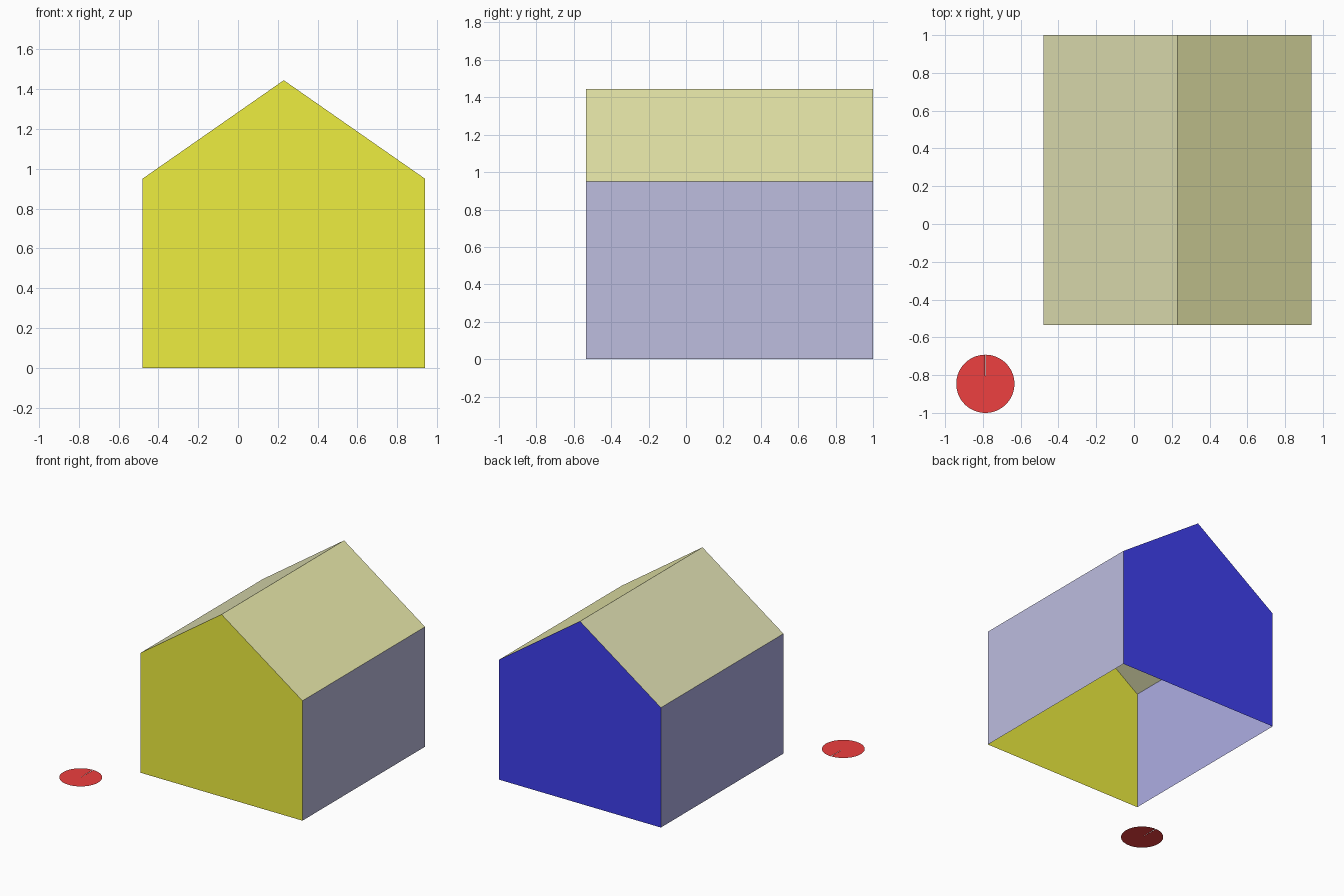
import bpy
from math import sin, cos, tau

if "Cube" in bpy.data.objects:
    bpy.data.objects.remove(bpy.data.objects["Cube"])

X0, XM, X1 = -0.48, 0.23, 0.94      # left eave, ridge, right eave
Y0, Y1 = -0.535, 1.0                # front, back
EAVE, RIDGE = 0.95, 1.445


def sheet(name, points, color, faces=None):
    """Flat coloured panel from its outline points."""
    mesh = bpy.data.meshes.new(name)
    mesh.from_pydata(points, [], faces or [range(len(points))])
    mat = bpy.data.materials.new(name + "_paint")
    mat.diffuse_color = (*color, 1)
    mat.use_nodes = True
    mat.node_tree.nodes["Principled BSDF"].inputs["Base Color"].default_value = mat.diffuse_color
    mesh.materials.append(mat)
    obj = bpy.data.objects.new(name, mesh)
    bpy.context.collection.objects.link(obj)
    return obj


def strip(name, a, b, color):
    """Panel running front to back between two (x, z) profile points."""
    return sheet(name, [(a[0], Y0, a[1]), (a[0], Y1, a[1]),
                        (b[0], Y1, b[1]), (b[0], Y0, b[1])], color)


# House profile, counter-clockwise seen from the front
profile = [(X0, 0), (X1, 0), (X1, EAVE), (XM, RIDGE), (X0, EAVE)]

# Gable walls
sheet("front_wall", [(x, Y0, z) for x, z in profile], (0.85, 0.85, 0.05))
sheet("back_wall", [(x, Y1, z) for x, z in reversed(profile)], (0.05, 0.05, 0.85))

# Side walls and roof slopes; the bottom stays open
sides = [("right_wall", (0.51, 0.51, 0.74)), ("right_roof", (0.82, 0.82, 0.41)),
         ("left_roof", (0.75, 0.75, 0.45)), ("left_wall", (0.42, 0.42, 0.77))]
for i, (name, color) in enumerate(sides, 1):
    strip(name, profile[i], profile[(i + 1) % 5], color)

# Round ground disc with a hairline slit towards the back
CX, CY, R, N, GAP = -0.787, -0.846, 0.154, 64, 0.012
angles = [tau / 4 + GAP + (tau - 2 * GAP) * i / N for i in range(N + 1)]
rim = [(CX + R * cos(a), CY + R * sin(a), 0) for a in angles]
sheet("ground_disc", [(CX, CY, 0)] + rim, (0.85, 0.05, 0.05),
      [(0, i, i + 1) for i in range(1, N + 1)])
